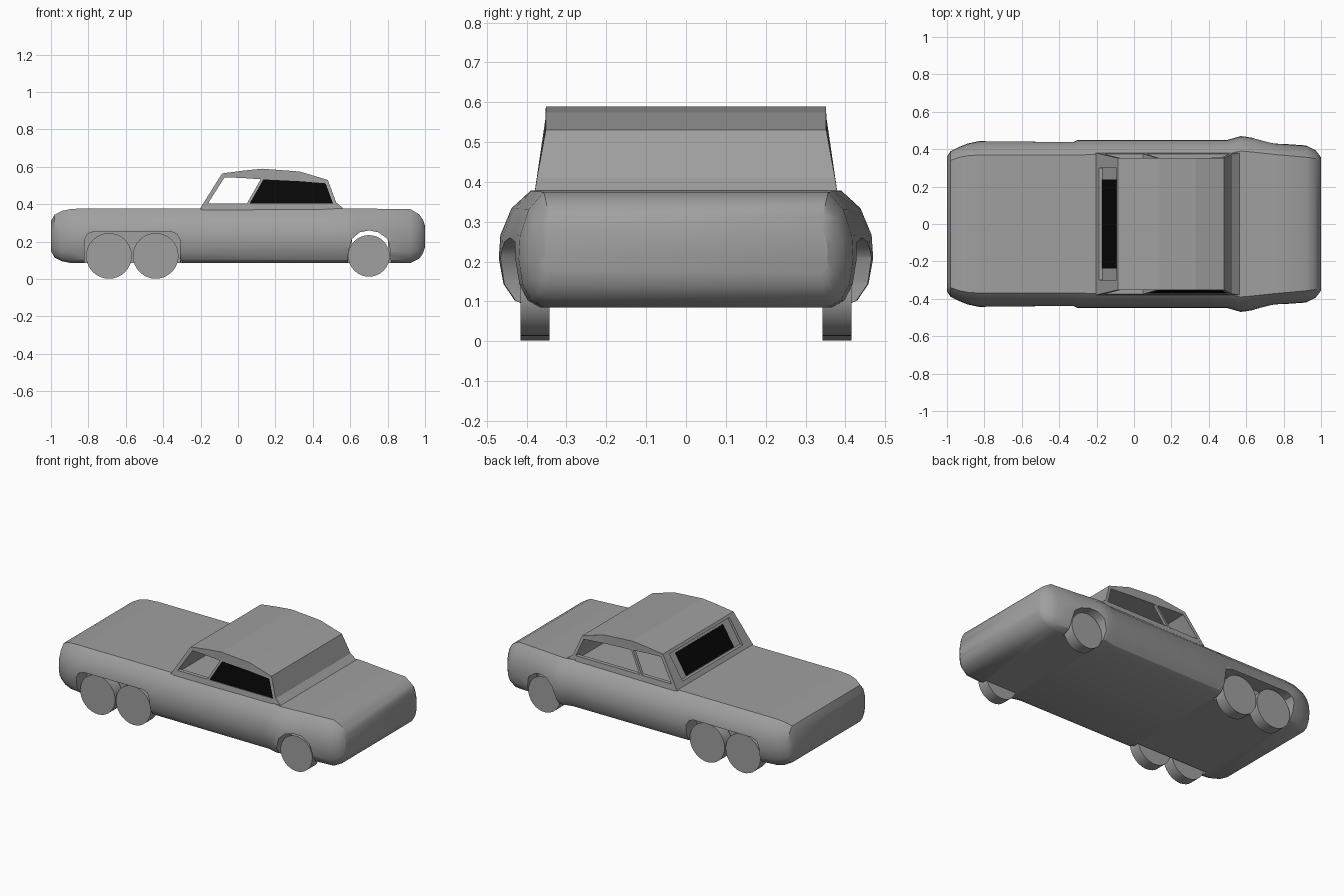
import bpy, bmesh, math
from mathutils import Vector

old = bpy.data.objects.get("Cube")
if old:
    bpy.data.objects.remove(old)


def material(name, c):
    m = bpy.data.materials.new(name)
    m.use_nodes = True
    m.diffuse_color = (c, c, c, 1)
    m.node_tree.nodes["Principled BSDF"].inputs["Base Color"].default_value = (c, c, c, 1)
    return m


GREY = material("grey", 0.35)
BLACK = material("black", 0.002)


def mesh_object(name, verts, faces, mat=GREY, smooth=False):
    me = bpy.data.meshes.new(name)
    bm = bmesh.new()
    vs = [bm.verts.new(v) for v in verts]
    for f in faces:
        bm.faces.new([vs[i] for i in f])
    bmesh.ops.recalc_face_normals(bm, faces=bm.faces)
    bm.to_mesh(me)
    bm.free()
    me.materials.append(mat)
    ob = bpy.data.objects.new(name, me)
    bpy.context.collection.objects.link(ob)
    if smooth:
        smooth_shade(ob)
    return ob


def smooth_shade(ob):
    bpy.ops.object.select_all(action="DESELECT")
    ob.select_set(True)
    bpy.context.view_layer.objects.active = ob
    bpy.ops.object.shade_smooth_by_angle(angle=math.radians(32))


def loft(name, rings, mat=GREY, smooth=False):
    """Closed skin through rings of equal length, capped at both ends."""
    n = len(rings[0])
    verts = [v for r in rings for v in r]
    faces = [list(range(n)), list(range(len(verts) - n, len(verts)))]
    for k in range(len(rings) - 1):
        for i in range(n):
            j = (i + 1) % n
            faces.append([k * n + i, k * n + j, (k + 1) * n + j, (k + 1) * n + i])
    return mesh_object(name, verts, faces, mat, smooth)


def prism(name, outline, y0, y1, mat=GREY, smooth=False):
    """Side outline (x, z) pulled from y0 to y1."""
    return loft(name, [[(x, y, z) for x, z in outline] for y in (y0, y1)], mat, smooth)


def disc(x, z, r, n=32):
    return [(x + r * math.cos(2 * math.pi * i / n), z + r * math.sin(2 * math.pi * i / n))
            for i in range(n)]


def cut(ob, cutter):
    cutter.hide_render = True
    mod = ob.modifiers.new("cut", "BOOLEAN")
    mod.operation = "DIFFERENCE"
    mod.solver = "EXACT"
    mod.object = cutter
    bpy.context.view_layer.objects.active = ob
    bpy.ops.object.modifier_apply(modifier=mod.name)
    bpy.data.objects.remove(cutter)


# Lower body: rounded section (side bulge, height) swept along the length
section = [(0, 0), (.5, .06), (.85, .2), (1, .42), (.95, .62), (.6, .85), (0, 1)]
stations = [  # x, bottom, top, flat half width, full half width
    (-1, .15, .31, .3, .36), (-.98, .115, .345, .34, .39), (-.94, .095, .365, .355, .41),
    (-.89, .085, .375, .365, .43), (-.82, .085, .378, .37, .445), (-.32, .085, .378, .37, .441),
    (-.3, .085, .378, .37, .45), (.5, .085, .378, .375, .45), (.57, .085, .378, .39, .47),
    (.63, .085, .377, .385, .463), (.75, .085, .376, .372, .432), (.92, .085, .375, .357, .42),
    (.97, .11, .345, .35, .395), (.99, .14, .315, .345, .37), (1, .17, .285, .34, .355)]
rings = []
for x, zb, zt, flat, full in stations:
    half = [(flat + (full - flat) * f, zb + (zt - zb) * h) for f, h in section]
    rings.append([(x, y, z) for y, z in half] + [(x, -y, z) for y, z in reversed(half)])
body = loft("body", rings)

# Wheel arches, with an open passage between the single pair
rear_arch = [(-.82, 0), (-.82, .21), (-.805, .24), (-.77, .255), (-.36, .255),
             (-.325, .24), (-.31, .21), (-.31, 0)]
front_arch = [(.585, 0), (.59, .15), (.61, .215), (.65, .25), (.7, .26),
              (.75, .25), (.8, .215), (.815, .15), (.82, 0)]
passage = [(.6, .1), (.61, .215), (.65, .25), (.7, .26), (.75, .25), (.8, .215), (.81, .1)]
for s in (-1, 1):
    cut(body, prism("arch_cutter", rear_arch, s * .335, s * .6))
    cut(body, prism("arch_cutter", front_arch, s * .34, s * .6))
cut(body, prism("passage_cutter", passage, -.36, .36))
smooth_shade(body)

# Wheels
for side, s in (("right", -1), ("left", 1)):
    for label, x, r in (("outer", -.69, .122), ("inner", -.44, .122), ("single", .7, .111)):
        prism(f"{label}_wheel_{side}", disc(x, .124, r), s * .343, s * .416, smooth=True)


# Cabin: sides lean inward with height
def half_width(z):
    return .38 - .028 * min(max((z - .378) / .15, 0), 1)


def band(name, outer, inner):
    """Thick sheet between two side profiles, spanning the cabin."""
    return loft(name, [[(x, s * half_width(z), z) for s in (-1, 1) for x, z in
                        ((o, i) if s < 0 else (i, o))] for o, i in zip(outer, inner)])


band("roof", [(-.085, .565), (.03, .58), (.13, .59), (.33, .575), (.48, .53)],
     [(-.088, .545), (.03, .54), (.13, .533), (.33, .523), (.468, .512)])
band("rear_slope", [(.48, .53), (.525, .41), (.57, .372)],
     [(.468, .512), (.508, .405), (.51, .372)])
frame = band("windscreen_frame", [(-.085, .565), (-.205, .374)], [(-.07, .547), (-.18, .374)])
cut(frame, prism("opening_cutter", [(-.2, .402), (-.107, .55), (-.06, .55), (-.15, .402)],
                 -.3, .3))

# Sills, centre posts and side glass
for side, s in (("right", -1), ("left", 1)):
    def panel(name, outline, depth, mat=GREY, inset=0):
        loft(name, [[(x, s * (half_width(z) - d), z) for x, z in outline]
                    for d in (inset, inset + depth)], mat)

    panel("sill_" + side, [(-.19, .37), (-.185, .405), (.52, .405), (.53, .37)], .025)
    panel("post_" + side, [(.045, .4), (.125, .54), (.14, .54), (.06, .4)], .02)
    if s < 0:
        panel("rear_side_glass", [(.055, .4), (.13, .536), (.33, .526), (.47, .516), (.51, .4)],
              .006, BLACK, .004)


# Windscreen: recessed surround with a dark pane on it
def pane(name, low, high, width, thick, mat):
    a, b = Vector(low), Vector(high)
    n = Vector((-(b - a).y, (b - a).x)).normalized() * thick
    prism(name, [a, b, b + n, a + n], -width, width, mat)


pane("windscreen_surround", (-.173, .395), (-.078, .55), .302, -.006, GREY)
pane("windscreen_glass", (-.167, .405), (-.09, .53), .237, .004, BLACK)
